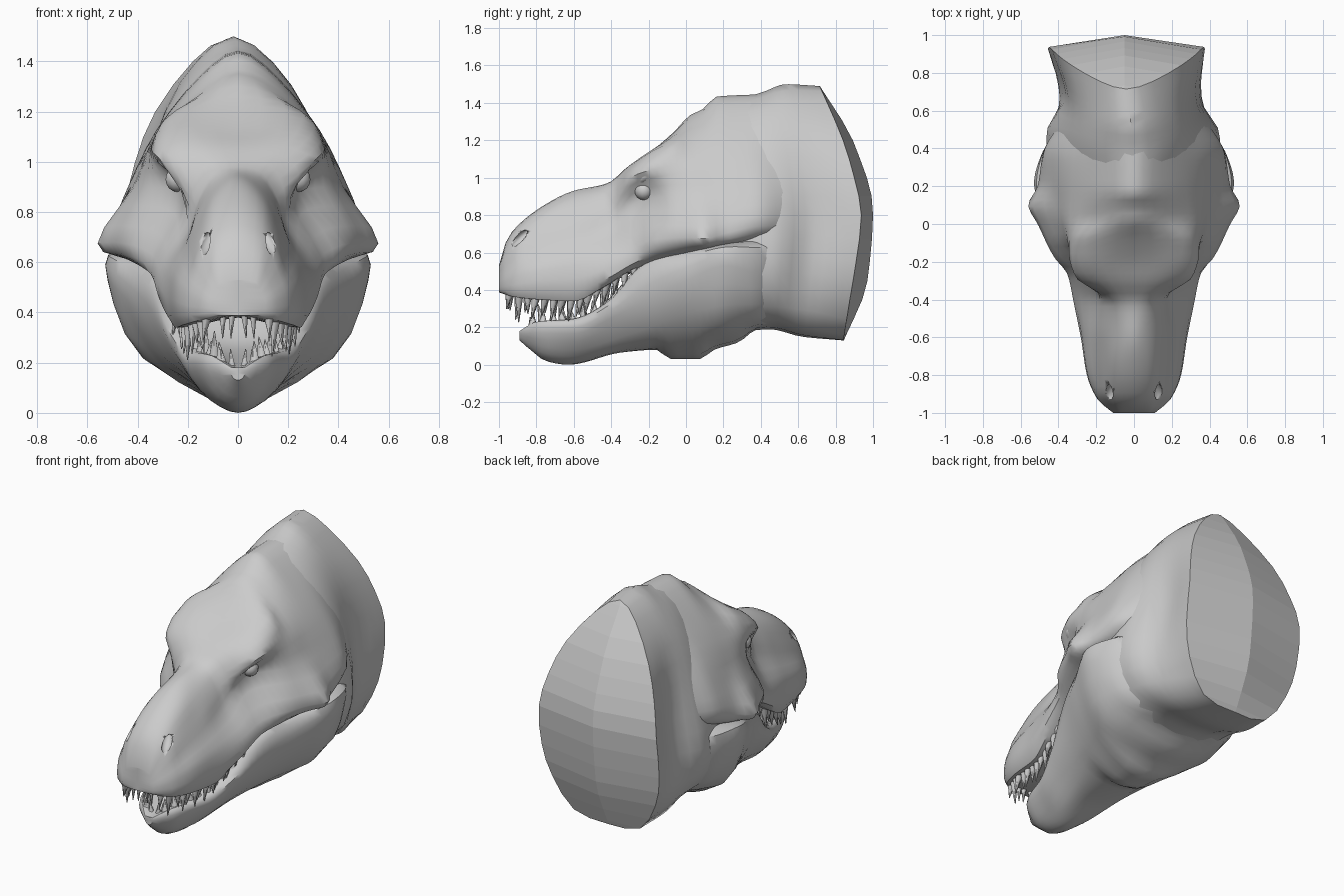
import bpy, bmesh, math, random
from mathutils import Vector, Matrix

if "Cube" in bpy.data.objects:
    bpy.data.objects.remove(bpy.data.objects["Cube"])

random.seed(4)


def curve(keys, t):
    """Monotone smooth interpolation of keys (t, a, b, ...)."""
    if t <= keys[0][0]:
        return list(keys[0][1:])
    if t >= keys[-1][0]:
        return list(keys[-1][1:])
    i = max(k for k in range(len(keys) - 1) if keys[k][0] <= t)
    out = []
    for c in range(1, len(keys[0])):
        d = [(keys[k + 1][c] - keys[k][c]) / (keys[k + 1][0] - keys[k][0]) for k in range(len(keys) - 1)]

        def slope(k):
            if k == 0 or k == len(d):
                return d[min(k, len(d) - 1)]
            return 2 * d[k - 1] * d[k] / (d[k - 1] + d[k]) if d[k - 1] * d[k] > 0 else 0
        h = keys[i + 1][0] - keys[i][0]
        s = (t - keys[i][0]) / h
        out.append((2*s**3 - 3*s*s + 1) * keys[i][c] + (s**3 - 2*s*s + s) * h * slope(i)
                   + (3*s*s - 2*s**3) * keys[i + 1][c] + (s**3 - s*s) * h * slope(i + 1))
    return out


def ring(half, sub=3):
    """Mirror a half outline (top to bottom) and round it through its points."""
    pts = half + [Vector((-p.x, p.y, p.z)) for p in reversed(half[1:-1])]
    n, out = len(pts), []
    for i in range(n):
        a, b, c, d = (pts[(i + k) % n] for k in (-1, 0, 1, 2))
        for k in range(sub):
            s = k / sub
            out.append(0.5 * (2*b + (c - a)*s + (2*a - 5*b + 4*c - d)*s*s + (3*b - a - 3*c + d)*s**3))
    return out


def finish(bm, name, angle=45):
    bmesh.ops.remove_doubles(bm, verts=bm.verts, dist=0.0008)
    bmesh.ops.recalc_face_normals(bm, faces=bm.faces)
    me = bpy.data.meshes.new(name)
    bm.to_mesh(me)
    bm.free()
    ob = bpy.data.objects.new(name, me)
    bpy.context.collection.objects.link(ob)
    bpy.ops.object.select_all(action='DESELECT')
    ob.select_set(True)
    bpy.context.view_layer.objects.active = ob
    bpy.ops.object.shade_smooth_by_angle(angle=math.radians(angle))
    return ob


def loft(name, rings):
    bm = bmesh.new()
    rows = [[bm.verts.new(p) for p in r] for r in rings]
    for a, b in zip(rows, rows[1:]):
        for i in range(len(a)):
            j = (i + 1) % len(a)
            bm.faces.new((a[i], a[j], b[j], b[i]))
    return finish(bm, name)


def flat(r):
    return [Vector((0, p.y, p.z)) for p in r]


def guided(name, guides, y0, y1, n):
    rings = []
    for i in range(n + 1):
        y = y0 + (y1 - y0) * (i / n)
        half = []
        for g in guides:
            x, z = curve(g, y)
            half.append(Vector((x, y, z)))
        rings.append(ring(half))
    return loft(name, [flat(rings[0])] + rings + [flat(rings[-1])])


def ellipsoids(name, loc, size, rot=(0, 0, 0), sides=(1, -1)):
    bm = bmesh.new()
    for s in sides:
        m = Matrix.Translation((s * loc[0], loc[1], loc[2]))
        for ax, a in zip('ZYX', (rot[2] * s, rot[1] * s, rot[0])):
            m = m @ Matrix.Rotation(math.radians(a), 4, ax)
        bmesh.ops.create_uvsphere(bm, u_segments=14, v_segments=8, radius=1, matrix=m @ Matrix.Diagonal((*size, 1)))
    return finish(bm, name)


# Upper head: guide lines running from nose to back of skull, as (y, x, z)
crest = [(-1, 0, .53), (-.98, 0, .61), (-.94, 0, .70), (-.73, 0, .87), (-.6, 0, .93), (-.42, 0, .97), (-.31, 0, 1.06),
         (-.2, 0, 1.13), (-.07, 0, 1.24), (.03, 0, 1.34), (.08, 0, 1.36), (.17, 0, 1.435), (.55, 0, 1.45)]
ridge = [(-1, .07, .52), (-.94, .09, .67), (-.73, .1, .83), (-.42, .09, .945), (-.3, .18, 1.06), (-.2, .24, 1.13),
         (-.08, .26, 1.19), (.03, .18, 1.25), (.2, .15, 1.34), (.55, .16, 1.35)]
brow = [(-1, .09, .49), (-.9, .15, .64), (-.6, .165, .77), (-.4, .155, .86), (-.28, .31, 1.01), (-.15, .345, 1.05),
        (.1, .335, 1.1), (.35, .32, 1.13), (.55, .28, 1.1)]
socket = [(-1, .1, .47), (-.9, .18, .56), (-.6, .21, .66), (-.4, .2, .73), (-.28, .215, .86), (-.2, .26, .89),
          (-.08, .37, .9), (.1, .42, .9), (.36, .43, .92), (.6, .33, .92)]
cheek = [(-1, .11, .43), (-.93, .19, .46), (-.8, .245, .5), (-.6, .275, .53), (-.4, .31, .57), (-.27, .34, .63),
         (-.18, .42, .67), (0, .51, .68), (.1, .56, .675), (.2, .51, .7), (.38, .48, .74), (.6, .33, .75)]
lip = [(-1, .09, .39), (-.93, .17, .365), (-.8, .22, .35), (-.6, .25, .34), (-.45, .28, .41), (-.25, .31, .53),
       (0, .37, .59), (.2, .42, .63), (.55, .28, .68)]
palate = [(-1, 0, .39), (-.8, 0, .38), (-.6, 0, .39), (-.25, 0, .5), (.55, 0, .62)]
head = guided("upper_head", [crest, ridge, brow, socket, cheek, lip, palate], -1, .55, 44)

# Nostrils cut into the snout
cut = ellipsoids("nostril_cutter", (.12, -.88, .68), (.03, .075, .025), (38, 0, 22))
cut.hide_render = True
mod = head.modifiers.new("nostrils", 'BOOLEAN')
mod.operation, mod.object, mod.solver = 'DIFFERENCE', cut, 'EXACT'
bpy.context.view_layer.objects.active = head
bpy.ops.object.modifier_apply(modifier=mod.name)
bpy.data.objects.remove(cut)

# Lower jaw
floor_ = [(-.89, 0, .175), (-.75, 0, .2), (-.5, 0, .27), (-.25, 0, .5), (.5, 0, .6)]
gum = [(-.89, .025, .18), (-.8, .11, .23), (-.6, .18, .245), (-.4, .25, .35), (-.26, .3, .51), (-.14, .34, .58),
       (0, .38, .61), (.2, .46, .645), (.36, .44, .66), (.55, .32, .66)]
flank = [(-.89, .03, .165), (-.8, .125, .17), (-.6, .19, .165), (-.4, .26, .25), (-.2, .34, .35), (0, .44, .45),
         (.22, .52, .53), (.36, .48, .5), (.55, .35, .5)]
under = [(-.89, .02, .14), (-.75, .085, .06), (-.6, .1, .045), (-.3, .17, .11), (0, .3, .19), (.2, .38, .22),
         (.36, .36, .25), (.5, .24, .26)]
keel = [(-.89, 0, .13), (-.82, 0, .07), (-.75, 0, .02), (-.63, 0, 0), (-.35, 0, .065), (-.16, 0, .08), (-.08, 0, .03),
        (.07, 0, .03), (.15, 0, .08), (.28, 0, .12), (.38, 0, .19), (.5, 0, .21)]
guided("lower_jaw", [floor_, gum, flank, under, keel], -.89, .5, 36)

# Neck: half outlines (x, z) at four stages, the last one being the cut end
stages = [
    (0, [(0, 1.41), (.13, 1.32), (.25, 1.16), (.34, .98), (.4, .8), (.44, .6), (.42, .4), (.28, .2), (0, .16)]),
    (.36, [(0, 1.455), (.16, 1.37), (.28, 1.2), (.36, 1.0), (.42, .8), (.46, .58), (.43, .4), (.3, .24), (0, .19)]),
    (.64, [(0, 1.5), (.15, 1.4), (.27, 1.22), (.33, 1.0), (.35, .8), (.37, .58), (.37, .4), (.29, .2), (0, .15)]),
    (1, [(0, 1.49), (.14, 1.4), (.29, 1.2), (.37, 1.0), (.41, .8), (.41, .55), (.36, .35), (.23, .16), (0, .13)])]
edge_y = [(.12, .84), (.5, .9), (.75, .94), (1.0, .9), (1.2, .84), (1.5, .71)]
spine_y = [(.12, .84), (.45, .97), (.82, 1.0), (1.18, .9), (1.5, .71)]
rings = []
for i in range(13):
    t, half = i / 12, []
    for k in range(9):
        x, z = curve([(s, *pts[k]) for s, pts in stages], t)
        half.append(Vector((x, .22 + t * (curve(edge_y, z)[0] - .22), z)))
    rings.append([p + Vector((-.04 * t * t, 0, 0)) for p in ring(half, 2)])
rings = [flat(rings[0])] + rings + [[Vector((-.05, curve(spine_y, p.z)[0], p.z)) for p in rings[-1]]]
neck = loft("neck", rings)
# The cut end is left faceted
for poly in neck.data.polygons:
    if any(abs(neck.data.vertices[v].co.x + .05) < .001 and neck.data.vertices[v].co.y > .7 for v in poly.vertices):
        poly.use_smooth = False

# Eyes with upper lids
ellipsoids("eye", (.24, -.225, .93), (.05, .05, .05))
ellipsoids("upper_eyelid", (.25, -.235, .975), (.085, .04, .022), (0, -25, 25))


# Teeth
def tooth(bm, base, length, r, up):
    tilt = Matrix.Rotation(random.uniform(-.15, .15), 4, 'Y') @ Matrix.Rotation(random.uniform(-.05, .22) * up, 4, 'X')
    turn = Matrix.Identity(4) if up > 0 else Matrix.Rotation(math.pi, 4, 'X')
    m = Matrix.Translation(base) @ tilt @ turn @ Matrix.Translation((0, 0, length / 2))
    bmesh.ops.create_cone(bm, cap_ends=True, segments=6, radius1=r, radius2=.002, depth=length, matrix=m)


def tooth_row(name, guide, front, back, count, inset, sizes, up):
    bm = bmesh.new()
    for s in (1, -1):
        for x in (.03, .075):
            z = curve(guide, front)[1]
            tooth(bm, (s * x * .8, front + .03, z - .025 * up), sizes[0], .018, up)
        for i in range(count):
            y = front + .04 + (back - front - .04) * i / (count - 1)
            x, z = curve(guide, y)
            big = sizes[1] if i % 2 else sizes[0]
            tooth(bm, (s * (x - inset), y, z - .03 * up), big * random.uniform(.9, 1.15), .026, up)
    finish(bm, name, 60)


tooth_row("upper_teeth", lip, -.98, -.28, 15, .04, (.11, .15), -1)
tooth_row("lower_teeth", gum, -.86, -.38, 9, .03, (.08, .11), 1)
